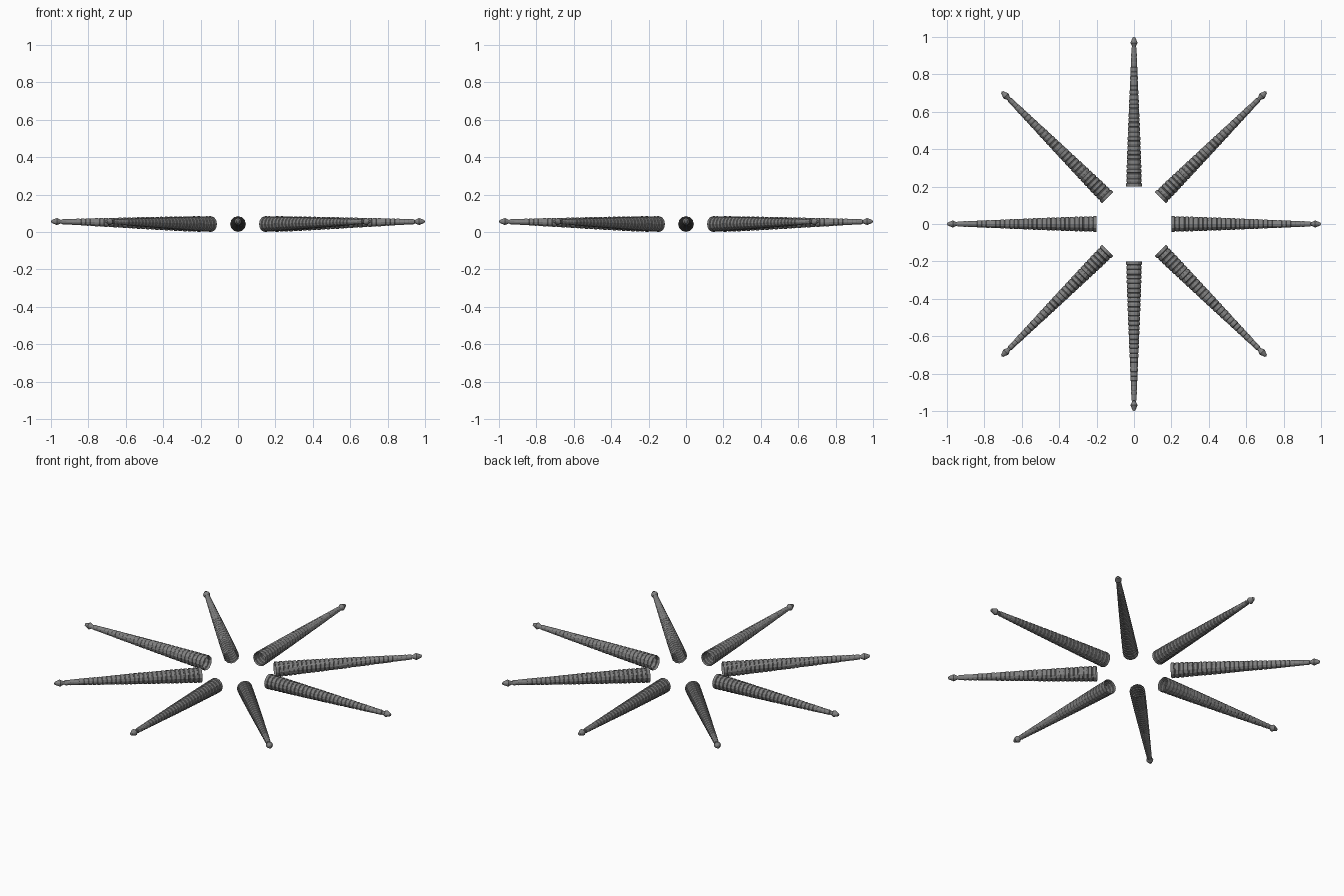
import bpy, bmesh, math
from mathutils import Matrix

cube = bpy.data.objects.get("Cube")
if cube:
    bpy.data.objects.remove(cube)

SIDES = 12
RIBS = 30
INNER, NECK = 0.2, 0.945

grey = bpy.data.materials.new("mid grey")
grey.use_nodes = True
colour = (0.22, 0.22, 0.22, 1)
grey.diffuse_color = colour
grey.node_tree.nodes["Principled BSDF"].inputs["Base Color"].default_value = colour


def arm_profile():
    """Distance along the arm and radius: tapering ribs, neck, pointed tip."""
    points = []
    step = (NECK - INNER) / RIBS
    for i in range(RIBS):
        x = INNER + i * step
        t = i / (RIBS - 1)
        r = 0.042 - 0.028 * t ** 1.15
        groove = r * 0.9
        points += [(x, r * 0.97), (x + step * 0.12, r), (x + step * 0.68, r),
                   (x + step * 0.78, groove), (x + step * 0.95, groove)]
    return points + [(NECK, 0.009), (0.952, 0.011), (0.968, 0.019), (0.996, 0.008)]


def axis_height(x):
    return 0.042 + 0.014 * (x - INNER) / (1 - INNER)


def build_arm(name, angle):
    bm = bmesh.new()
    rings = []
    for x, r in arm_profile():
        ring = []
        for k in range(SIDES):
            a = math.tau * k / SIDES
            ring.append(bm.verts.new((x, r * math.cos(a), axis_height(x) + r * math.sin(a))))
        rings.append(ring)
    for a, b in zip(rings, rings[1:]):
        for k in range(SIDES):
            n = (k + 1) % SIDES
            bm.faces.new((a[k], a[n], b[n], b[k]))
    # Rounded point closing the tip; the root stays open
    apex = bm.verts.new((1.0, 0, axis_height(1.0)))
    for k in range(SIDES):
        bm.faces.new((rings[-1][k], rings[-1][(k + 1) % SIDES], apex))
    bmesh.ops.recalc_face_normals(bm, faces=bm.faces)
    bm.transform(Matrix.Rotation(angle, 4, "Z"))
    mesh = bpy.data.meshes.new(name)
    bm.to_mesh(mesh)
    bm.free()
    mesh.materials.append(grey)
    bpy.context.collection.objects.link(bpy.data.objects.new(name, mesh))


# Eight arms spread evenly around the centre
NAMES = ["left", "back_left", "back", "back_right",
         "right", "front_right", "front", "front_left"]
for i, side in enumerate(NAMES):
    build_arm(side + "_ribbed_arm", i * math.tau / 8)
